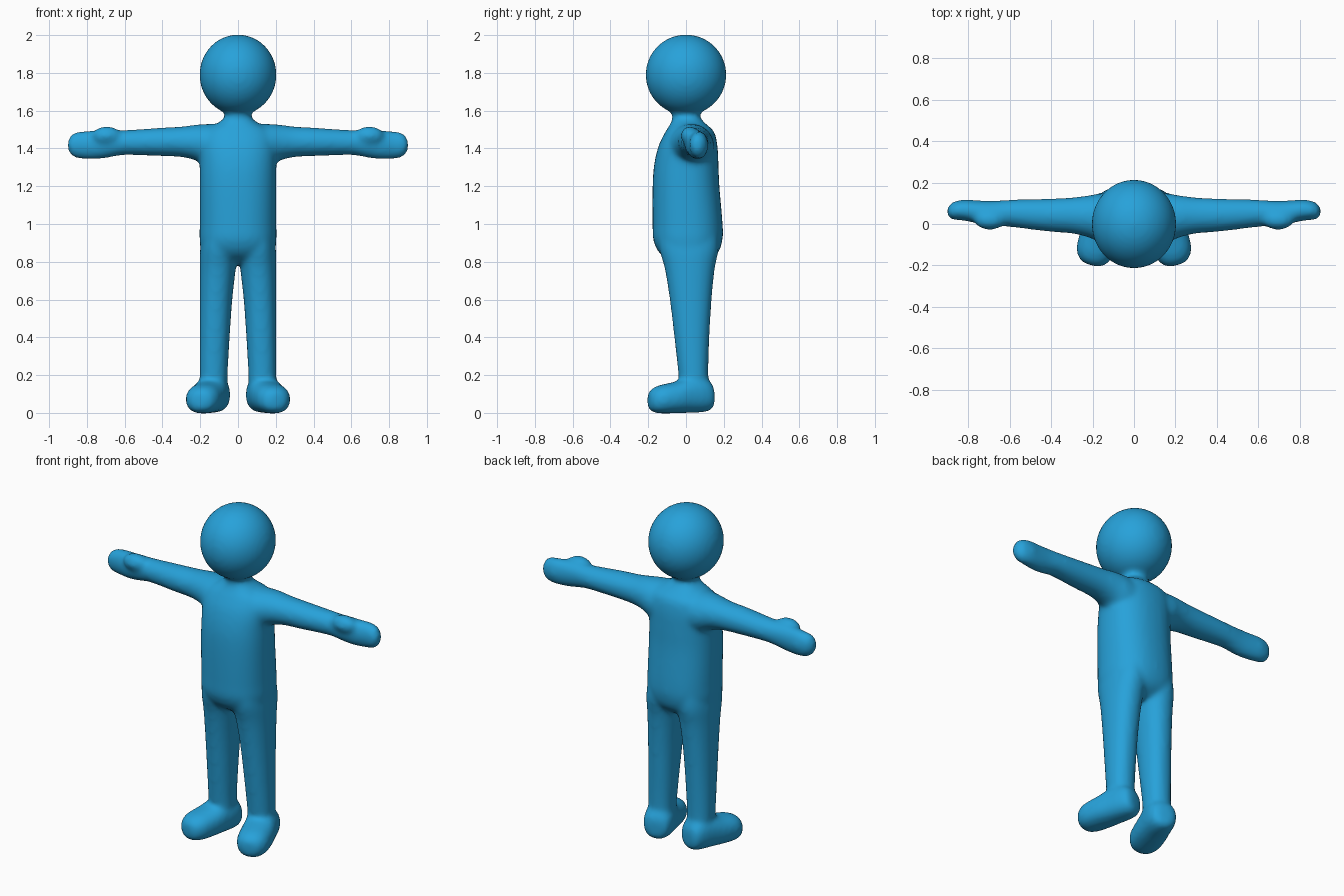
import bpy, bmesh, math
from mathutils import Vector

blue = bpy.data.materials.new("sky_blue")
blue.diffuse_color = (0.020, 0.36, 0.70, 1)

bm = bmesh.new()
X, Y, Z = Vector((1, 0, 0)), Vector((0, 1, 0)), Vector((0, 0, 1))


def smooth_rows(rows, n=4):
    """Catmull-Rom interpolation of the cross-section table."""
    out = []
    for i in range(len(rows) - 1):
        a, b, c, d = (rows[max(0, min(len(rows) - 1, i + k))] for k in (-1, 0, 1, 2))
        for s in range(n):
            t = s / n
            out.append([q + 0.5 * t * (r - p + t * (2 * p - 5 * q + 4 * r - e + t * (3 * (q - r) + e - p)))
                        for p, q, r, e in zip(a, b, c, d)])
    return out + [rows[-1]]


def loft(rows, axis, u, v, origin=(0, 0, 0), power=2.0, sides=32):
    """Rows hold: position along axis, u min, u max, v min, v max."""
    rings = []
    for p, u0, u1, v0, v1 in smooth_rows(rows):
        ring = []
        for k in range(sides):
            a = 2 * math.pi * k / sides
            c, s = math.cos(a), math.sin(a)
            c = math.copysign(abs(c) ** (2 / power), c)
            s = math.copysign(abs(s) ** (2 / power), s)
            ring.append(bm.verts.new(Vector(origin) + axis * p
                                     + u * ((u0 + u1) / 2 + c * (u1 - u0) / 2)
                                     + v * ((v0 + v1) / 2 + s * (v1 - v0) / 2)))
        rings.append(ring)
    for a, b in zip(rings, rings[1:]):
        for k in range(sides):
            bm.faces.new((a[k], a[(k + 1) % sides], b[(k + 1) % sides], b[k]))
    bm.faces.new(rings[0][::-1])
    bm.faces.new(rings[-1])


def ball(center, size):
    verts = bmesh.ops.create_uvsphere(bm, u_segments=40, v_segments=24, radius=1)["verts"]
    for p in verts:
        p.co = Vector(center) + Vector([c * s for c, s in zip(p.co, size)])


# Head
ball((0, 0, 1.79), (0.204, 0.214, 0.213))

# Torso and neck
loft([(0.79, -0.10, 0.10, -0.06, 0.10),
      (0.84, -0.185, 0.185, -0.135, 0.165),
      (0.91, -0.203, 0.203, -0.172, 0.192),
      (1.00, -0.203, 0.203, -0.177, 0.194),
      (1.20, -0.203, 0.203, -0.177, 0.177),
      (1.32, -0.203, 0.203, -0.168, 0.172),
      (1.42, -0.205, 0.205, -0.143, 0.166),
      (1.49, -0.185, 0.185, -0.108, 0.148),
      (1.53, -0.115, 0.115, -0.083, 0.105),
      (1.565, -0.070, 0.070, -0.071, 0.076),
      (1.60, -0.080, 0.080, -0.082, 0.080),
      (1.64, -0.115, 0.115, -0.120, 0.115)], Z, X, Y, power=2.3)

for side in (-1, 1):
    out = X * side

    # Leg
    loft([(0.08, 0.055, 0.200, -0.030, 0.125),
          (0.20, 0.055, 0.203, -0.040, 0.118),
          (0.40, 0.044, 0.203, -0.062, 0.124),
          (0.60, 0.030, 0.203, -0.086, 0.136),
          (0.76, 0.012, 0.203, -0.112, 0.152),
          (0.86, 0.000, 0.201, -0.140, 0.172),
          (0.94, 0.010, 0.190, -0.150, 0.170)], Z, out, Y, power=2.2)

    # Foot, turned outwards
    forward = (out * 0.29 - Y).normalized()
    across = Vector((-forward.y * side, forward.x * side, 0)) * side
    if across.x * side < 0:
        across = -across
    loft([(-0.020, -0.035, 0.035, 0.04, 0.12),
          (-0.005, -0.070, 0.065, 0.015, 0.16),
          (0.040, -0.088, 0.080, 0.003, 0.195),
          (0.120, -0.094, 0.088, 0.000, 0.190),
          (0.190, -0.096, 0.094, -0.002, 0.165),
          (0.270, -0.090, 0.090, -0.003, 0.148),
          (0.315, -0.068, 0.068, 0.006, 0.128),
          (0.336, -0.035, 0.035, 0.03, 0.10)],
         forward, across, Z, origin=(0.115 * side, 0.125, 0), power=2.3)

    # Arm and hand
    loft([(0.08, -0.110, 0.150, 1.270, 1.530),
          (0.16, -0.090, 0.148, 1.300, 1.530),
          (0.22, -0.065, 0.138, 1.335, 1.526),
          (0.30, -0.046, 0.128, 1.354, 1.516),
          (0.42, -0.036, 0.122, 1.360, 1.509),
          (0.60, -0.014, 0.117, 1.365, 1.497),
          (0.68, -0.008, 0.112, 1.352, 1.498),
          (0.75, 0.002, 0.114, 1.343, 1.496),
          (0.82, 0.016, 0.118, 1.344, 1.492),
          (0.87, 0.020, 0.108, 1.354, 1.482),
          (0.893, 0.032, 0.088, 1.378, 1.458),
          (0.901, 0.048, 0.074, 1.40, 1.435)], out, Y, Z)

    # Thumb lying along the hand
    ball((0.695 * side, 0.020, 1.467), (0.078, 0.048, 0.050))

bmesh.ops.recalc_face_normals(bm, faces=bm.faces)
mesh = bpy.data.meshes.new("figure_body")
bm.to_mesh(mesh)
bm.free()
mesh.materials.append(blue)
body = bpy.data.objects.new("figure_body", mesh)
bpy.context.collection.objects.link(body)

# Fuse the parts into one soft skin
fuse = body.modifiers.new("fuse", 'REMESH')
fuse.mode = 'VOXEL'
fuse.voxel_size = 0.013
fuse.use_smooth_shade = True
soften = body.modifiers.new("soften", 'SMOOTH')
soften.factor = 0.5
soften.iterations = 10
for poly in mesh.polygons:
    poly.use_smooth = True
